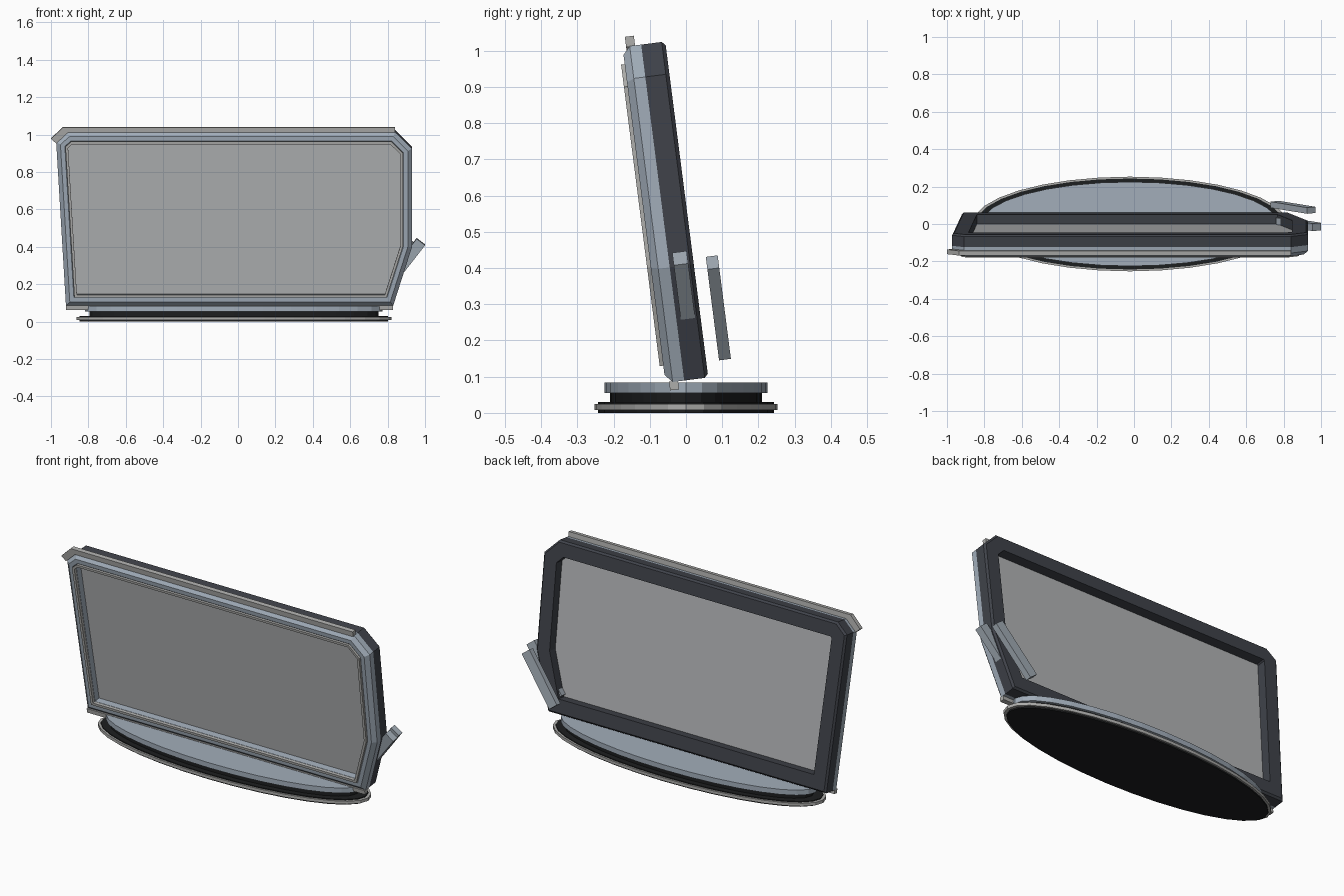
import bpy, bmesh, math
from mathutils import Matrix, Vector

if "Cube" in bpy.data.objects:
    bpy.data.objects.remove(bpy.data.objects["Cube"])

TILT = Matrix.Translation((0, 0, 0.09)) @ Matrix.Rotation(math.radians(7.3), 4, 'X')

# Panel outline in its own plane (x, height), counter-clockwise
OUTLINE = [(-0.92, 0), (0.83, 0), (0.93, 0.315), (0.93, 0.845),
           (0.84, 0.935), (-0.91, 0.935), (-0.972, 0.88)]


def material(name, colour):
    m = bpy.data.materials.new(name)
    m.diffuse_color = colour
    m.use_nodes = True
    m.node_tree.nodes["Principled BSDF"].inputs["Base Color"].default_value = m.diffuse_color
    return m


STEEL = material("blue_grey", (0.36, 0.42, 0.49, 1))
DARK = material("dark_grey", (0.05, 0.055, 0.068, 1))
BLACK = material("black", (0.012, 0.013, 0.014, 1))
TRIM = material("light_grey", (0.42, 0.42, 0.41, 1))
GLASS = material("glass", (0.45, 0.46, 0.47, 0.7))
STRUT = material("strut_grey", (0.36, 0.41, 0.46, 0.8))


def finish(name, bm, mat, matrix):
    bmesh.ops.recalc_face_normals(bm, faces=bm.faces)
    mesh = bpy.data.meshes.new(name)
    bm.to_mesh(mesh)
    bm.free()
    mesh.materials.append(mat)
    ob = bpy.data.objects.new(name, mesh)
    bpy.context.collection.objects.link(ob)
    ob.matrix_world = matrix
    return ob


def inset(points, d):
    """Move every side of the outline inwards by d."""
    out = []
    for i, p in enumerate(points):
        a, b, c = Vector(points[i - 1]), Vector(p), Vector(points[(i + 1) % len(points)])
        e, f = (b - a).normalized(), (c - b).normalized()
        n, m = Vector((-e.y, e.x)), Vector((-f.y, f.x))
        out.append(b + (n + m) * d / (1 + n.dot(m)))
    return out


def loft(bm, rings, closed):
    loops = [[bm.verts.new(p) for p in ring] for ring in rings]
    n = len(loops[0])
    pairs = list(zip(loops, loops[1:])) + ([(loops[-1], loops[0])] if closed else [])
    for a, b in pairs:
        for i in range(n):
            j = (i + 1) % n
            bm.faces.new((a[i], a[j], b[j], b[i]))
    if not closed:
        bm.faces.new(loops[0])
        bm.faces.new(loops[-1])


def frame(name, profile, mat):
    """Sweep an (inset, depth) cross-section around the panel outline."""
    bm = bmesh.new()
    loft(bm, [[(p[0], d, p[1]) for p in inset(OUTLINE, i)] for i, d in profile], True)
    return finish(name, bm, mat, TILT)


def prism(name, points, d0, d1, mat):
    bm = bmesh.new()
    loft(bm, [[(p[0], d, p[1]) for p in points] for d in (d0, d1)], False)
    return finish(name, bm, mat, TILT)


def disc(name, rx, ry, z0, z1, mat):
    bm = bmesh.new()
    ang = [2 * math.pi * i / 32 for i in range(32)]
    loft(bm, [[(-0.022 + rx * math.cos(a), ry * math.sin(a), z) for a in ang]
              for z in (z0, z1)], False)
    return finish(name, bm, mat, Matrix())


def strut(name, x, d, v, depth):
    bm = bmesh.new()
    bmesh.ops.create_cube(bm, size=1, matrix=Matrix.Diagonal((0.057, depth, 0.32, 1)))
    m = Matrix.Translation((x, d, v)) @ Matrix.Rotation(math.radians(37.7), 4, 'Y')
    return finish(name, bm, STRUT, TILT @ m)


# Stepped oval base
disc("base_foot", 0.825, 0.243, 0, 0.03, BLACK)
disc("base_rim", 0.842, 0.253, 0.008, 0.025, TRIM)
disc("base_neck", 0.772, 0.21, 0.03, 0.055, BLACK)
disc("base_top", 0.795, 0.225, 0.055, 0.084, STEEL)

# Leaning frame: bevelled front, dark rear, slim raised bezel
frame("front_frame", [(0, -0.005), (0, -0.037), (0.022, -0.057), (0.045, -0.057),
                      (0.06, -0.045), (0.06, -0.005)], STEEL)
frame("rear_frame", [(0, -0.005), (0, 0.052), (0.01, 0.062), (0.085, 0.062),
                     (0.085, -0.005)], DARK)
frame("bezel_ring", [(0.048, -0.05), (0.048, -0.067), (0.062, -0.067), (0.062, -0.05)], TRIM)

# Screen pane
prism("screen_pane", inset(OUTLINE, 0.058), -0.008, 0.01, GLASS)

# Accent strips along the top and bottom edges
prism("top_trim", [(-0.972, 0.875), (-0.91, 0.933), (0.84, 0.933), (0.84, 0.962),
                   (-0.935, 0.962), (-1.0, 0.9)], -0.047, -0.022, TRIM)
prism("bottom_trim", [(-0.92, -0.022), (0.83, -0.022), (0.83, 0.002), (-0.92, 0.002)],
      -0.047, -0.022, TRIM)

# Diagonal struts at the lower right corner
strut("inner_strut", 0.88, 0.027, 0.21, 0.04)
strut("rear_strut", 0.85, 0.114, 0.187, 0.033)
